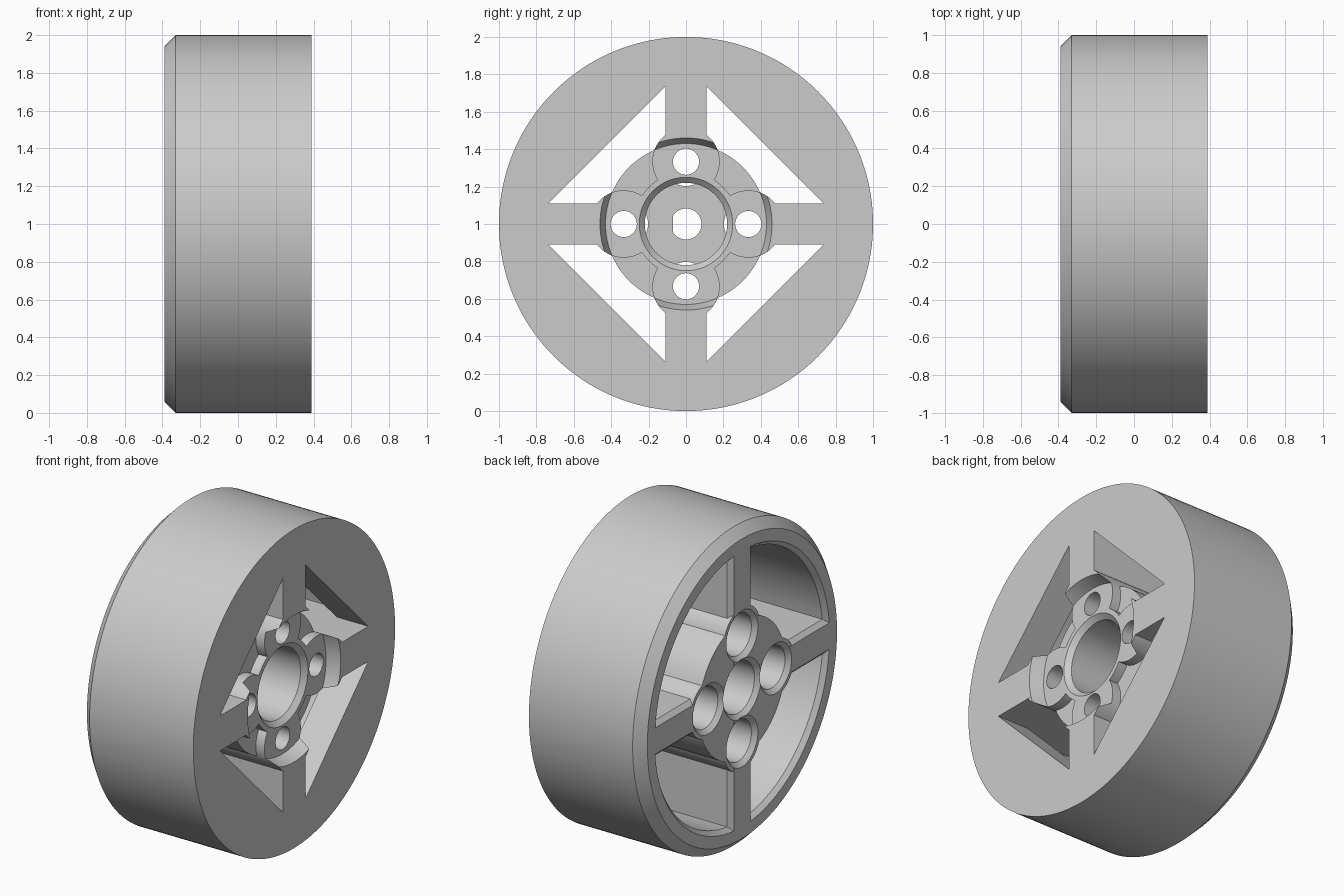
import bpy, bmesh, math
from math import sin, cos, pi, asin

if "Cube" in bpy.data.objects:
    bpy.data.objects.remove(bpy.data.objects["Cube"])

grey = bpy.data.materials.new("light_grey")
grey.diffuse_color = (0.6, 0.6, 0.6, 1)
grey.use_nodes = True
grey.node_tree.nodes["Principled BSDF"].inputs["Base Color"].default_value = grey.diffuse_color


def loft(name, rings):
    """Closed solid through matching rings of points, capped at both ends."""
    bm = bmesh.new()
    vs = [[bm.verts.new(p) for p in ring] for ring in rings]
    n = len(vs[0])
    for a, b in zip(vs, vs[1:]):
        for i in range(n):
            j = (i + 1) % n
            bm.faces.new((a[i], a[j], b[j], b[i]))
    bm.faces.new(vs[0])
    bm.faces.new(vs[-1])
    bmesh.ops.recalc_face_normals(bm, faces=bm.faces)
    me = bpy.data.meshes.new(name)
    bm.to_mesh(me)
    bm.free()
    me.materials.append(grey)
    ob = bpy.data.objects.new(name, me)
    bpy.context.collection.objects.link(ob)
    return ob


def lathe(name, profile, cy=0, cz=0, n=64, flat=-9):
    """Turned solid along x; profile is (x, radius). flat clips low y."""
    return loft(name, [[(x, cy + max(flat, r * cos(2 * pi * i / n)),
                         cz + r * sin(2 * pi * i / n)) for i in range(n)]
                       for x, r in profile])


def prism(name, sections, turn):
    """Solid through (x, outline) sections, turned by quarter turns about x."""
    c, s = (1, 0, -1, 0)[turn], (0, 1, 0, -1)[turn]
    return loft(name, [[(x, y * c - z * s, y * s + z * c) for y, z in pts]
                       for x, pts in sections])


def quarter(w, r):
    """Quarter sector of radius r, set back by w from both axes."""
    a = asin(w / r)
    arc = [a + (pi / 2 - 2 * a) * i / 24 for i in range(25)]
    return [(w, w)] + [(r * cos(t), r * sin(t)) for t in arc]


def combine(target, other, op):
    mod = target.modifiers.new("bool", 'BOOLEAN')
    mod.operation, mod.solver, mod.object = op, 'EXACT', other
    dg = bpy.context.evaluated_depsgraph_get()
    me = bpy.data.meshes.new_from_object(target.evaluated_get(dg))
    target.modifiers.clear()
    target.data = me
    bpy.data.objects.remove(other)


BACK, FACE, HUB = -0.39, 0.39, 0.31
W, R = 0.11, 0.84           # half spoke width, inner rim radius
C = 0.027                   # edge chamfer
OFFSET = 0.333              # screw hole distance from the axis

# Tyre blank with a chamfered back edge
wheel = lathe("wheel", [(BACK, 0.94), (-0.33, 1), (FACE, 1)], n=160)

# Deep quarter pockets with chamfered mouths, then triangular windows
for k in range(4):
    combine(wheel, prism("pocket", [(BACK - C, quarter(W - 2 * C, R + 2 * C)),
                                    (BACK + C, quarter(W, R)),
                                    (0.17, quarter(W, R))], k), 'DIFFERENCE')
    tri = [(W, W), (0.735, W), (W, 0.735)]
    combine(wheel, prism("window", [(0.1, tri), (0.6, tri)], k), 'DIFFERENCE')

# Hub disc, raised ring and four screw bosses
combine(wheel, lathe("hub", [(BACK + 0.0005, 0.43), (0.25, 0.43)], n=96), 'UNION')
combine(wheel, lathe("hub_ring", [(-0.2, 0.28), (HUB, 0.28)], n=96), 'UNION')
spots = [(OFFSET * (1, 0, -1, 0)[k], OFFSET * (0, 1, 0, -1)[k]) for k in range(4)]
for y, z in spots:
    combine(wheel, lathe("boss", [(BACK + 0.001, 0.18), (FACE - 0.001, 0.18)], y, z),
            'UNION')

# Tapered pocket in front of the hub
combine(wheel, lathe("front_pocket", [(HUB, 0.43), (FACE, 0.46), (0.45, 0.4825)], n=96),
        'DIFFERENCE')

# Screw holes with chamfered counterbores from the back
for y, z in spots:
    combine(wheel, lathe("screw", [(-0.1, 0.07), (0.6, 0.07)], y, z, 48), 'DIFFERENCE')
    combine(wheel, lathe("counterbore", [(BACK - C, 0.13 + 2 * C), (BACK + C, 0.13),
                                         (-0.02, 0.13)], y, z, 48), 'DIFFERENCE')

# Centre bores and the D-shaped shaft hole
combine(wheel, lathe("front_bore", [(-0.05, 0.22), (HUB - 0.03, 0.22), (HUB, 0.25),
                                    (0.4, 0.34)]), 'DIFFERENCE')
combine(wheel, lathe("back_bore", [(BACK - C, 0.16 + 2 * C), (BACK + C, 0.16),
                                   (-0.12, 0.16)]), 'DIFFERENCE')
combine(wheel, lathe("shaft_hole", [(-0.2, 0.083), (0.2, 0.083)], n=48, flat=-0.07),
        'DIFFERENCE')

# Stand the wheel on the ground and smooth the round walls
for v in wheel.data.vertices:
    v.co.z += 1
bpy.ops.object.select_all(action='DESELECT')
wheel.select_set(True)
bpy.context.view_layer.objects.active = wheel
bpy.ops.object.shade_smooth_by_angle(angle=math.radians(25))
